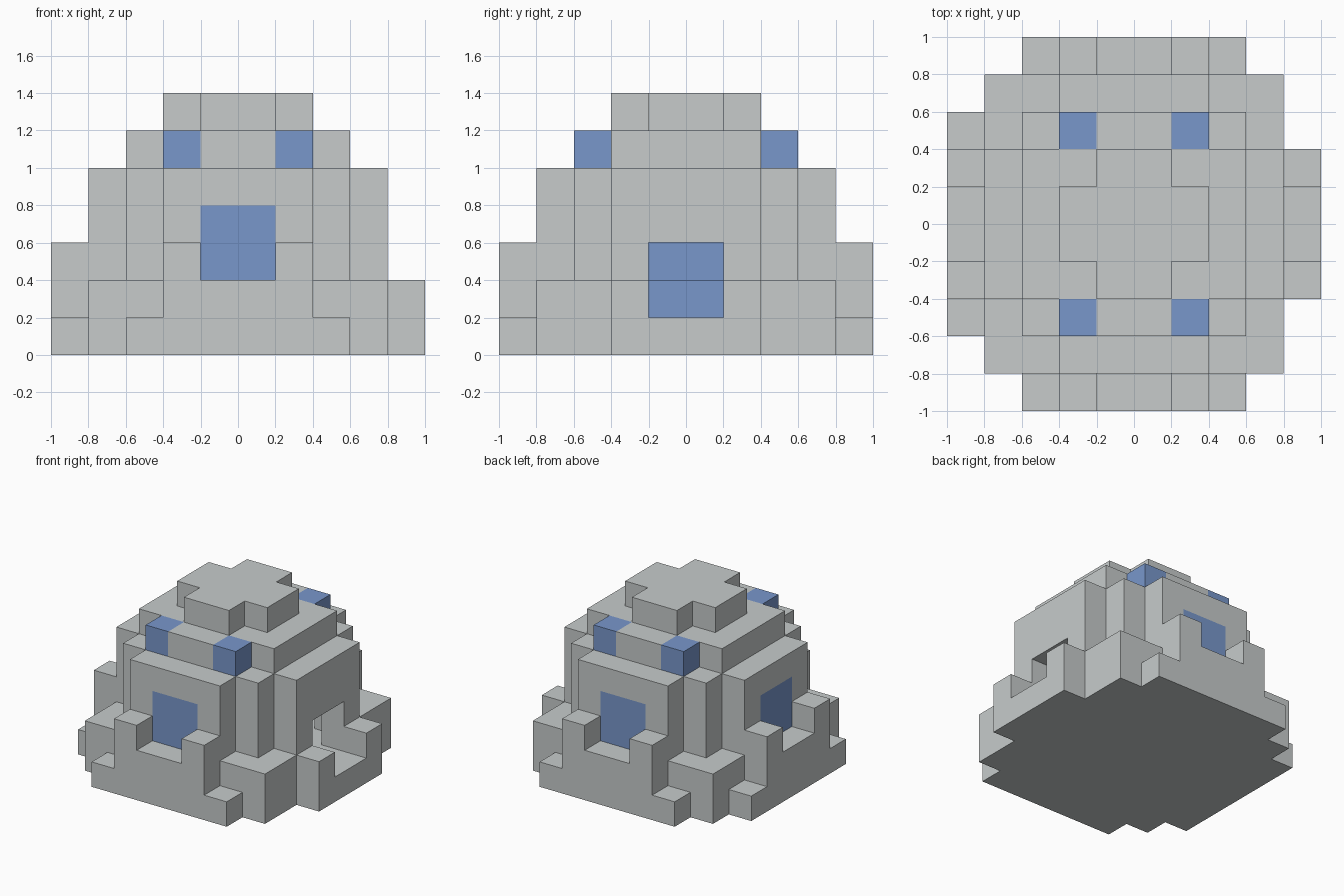
import bpy
import bmesh
from mathutils import Matrix, Vector

if "Cube" in bpy.data.objects:
    bpy.data.objects.remove(bpy.data.objects["Cube"], do_unlink=True)

U = 0.2  # block size


def make_material(name, color):
    mat = bpy.data.materials.new(name)
    mat.use_nodes = True
    mat.diffuse_color = color
    mat.node_tree.nodes["Principled BSDF"].inputs["Base Color"].default_value = color
    return mat


STONE = make_material("pale_stone", (0.57, 0.60, 0.60, 1))
BLUE = make_material("window_blue", (0.19, 0.31, 0.60, 1))


def part(name, mat, boxes, turn=0):
    """Object made of boxes (x0, x1, y0, y1, z0, z1) in block units, turned by quarters."""
    bm = bmesh.new()
    for x0, x1, y0, y1, z0, z1 in boxes:
        center = Vector((x0 + x1, y0 + y1, z0 + z1)) * U / 2
        size = Vector((x1 - x0, y1 - y0, z1 - z0)) * U
        bmesh.ops.create_cube(bm, size=1, matrix=Matrix.Translation(center) @ Matrix.Diagonal(size).to_4x4())
    bm.transform(Matrix.Rotation(turn * 1.5707963267948966, 4, "Z"))
    mesh = bpy.data.meshes.new(name)
    bm.to_mesh(mesh)
    bm.free()
    mesh.materials.append(mat)
    obj = bpy.data.objects.new(name, mesh)
    bpy.context.collection.objects.link(obj)
    return obj


def mirrored(box):
    x0, x1, *rest = box
    return [box, (-x1, -x0, *rest)]


# Floor and the cross-shaped roof cap
part("floor", STONE, [(-4, 4, -4, 4, 0, 1)])
part("roof_cap", STONE, [(-2, 2, -1, 1, 6, 7), (-1, 1, -2, -1, 6, 7), (-1, 1, 1, 2, 6, 7)])

# Side walls and porches, one per quarter turn
for turn, side in enumerate(("front", "left", "back", "right")):
    entrance = side == "left"
    jambs = mirrored((1, 2, -4, -3, 1, 5))
    if entrance:
        part(side + "_wall", STONE, jambs + [(-1, 1, -4, -3, 3, 5)], turn)
        part(side + "_porch", STONE,
             [(-2, 2, -5, -4, 0, 1)] + mirrored((1, 2, -5, -4, 1, 2)), turn)
    else:
        part(side + "_wall", STONE, jambs + [(-1, 1, -4, -3, 1, 2), (-1, 1, -4, -3, 4, 5)], turn)
        part(side + "_window", BLUE, [(-1, 1, -4, -3, 2, 4)], turn)
        part(side + "_porch", STONE,
             [(-3, 3, -5, -4, 0, 1), (-2, 2, -5, -4, 1, 2)] + mirrored((1, 2, -5, -4, 2, 3)), turn)

    # Corner footing with its pillar
    part(side + "_corner", STONE, [(2, 4, -4, -2, 1, 2), (2, 3, -3, -2, 2, 5)], turn)

# Upper ring with skylights in the corners
ring = []
for s in (-1, 1):
    y0, y1 = sorted((2 * s, 3 * s))
    ring.append((-1, 1, y0, y1, 5, 6))
    ring += mirrored((1, 2, *sorted((s, 2 * s)), 5, 6))
    part("back_skylights" if s > 0 else "front_skylights", BLUE, mirrored((1, 2, y0, y1, 5, 6)))
ring += mirrored((2, 3, -2, 2, 5, 6))
part("upper_ring", STONE, ring)

# Blue block on the floor inside
part("inner_block", BLUE, [(-1, 1, -1, 1, 1, 2)])
